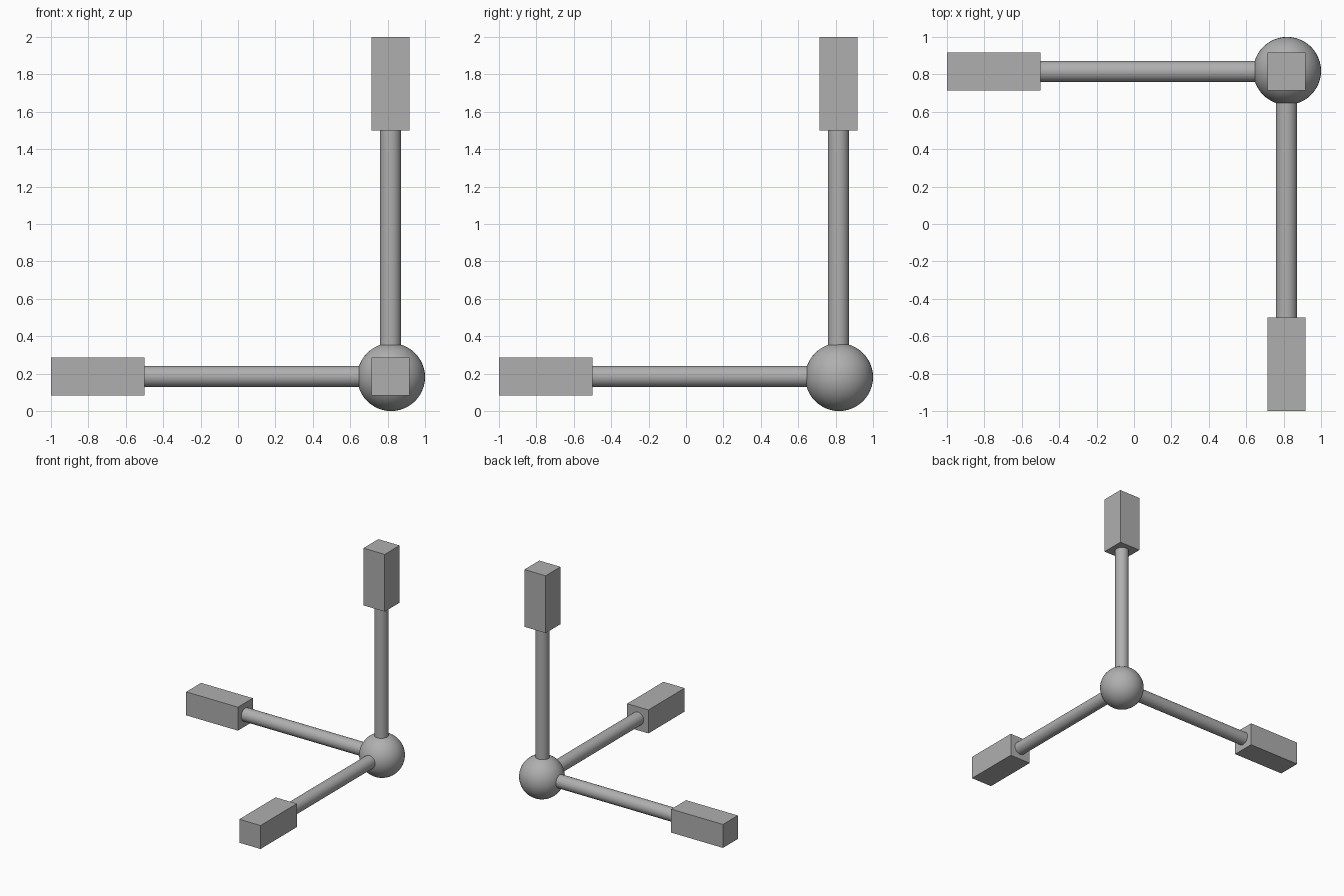
import bpy, math
from mathutils import Vector

if "Cube" in bpy.data.objects:
    bpy.data.objects.remove(bpy.data.objects["Cube"])

HUB = Vector((0.8185, 0.8185, 0.1815))   # centre of the corner ball
AXIS = Vector((0.8155, 0.8155, 0.1845))  # point where the three arm axes meet
HUB_R, ROD_R, BLOCK_W = 0.1815, 0.057, 0.205
BLOCK_START, BLOCK_END = 1.3155, 1.8155  # distances from the arm axis point

grey = bpy.data.materials.new("mid_grey")
grey.diffuse_color = (0.43, 0.43, 0.43, 1)
grey.use_nodes = True
grey.node_tree.nodes["Principled BSDF"].inputs["Base Color"].default_value = grey.diffuse_color


def finish(name, smooth=False):
    obj = bpy.context.object
    obj.name = name
    obj.data.materials.append(grey)
    if smooth:
        bpy.ops.object.shade_smooth_by_angle(angle=math.radians(40))
    return obj


# Central ball joint
bpy.ops.mesh.primitive_uv_sphere_add(segments=48, ring_count=24, radius=HUB_R, location=HUB)
finish("hub_ball", smooth=True)


def arm(name, direction):
    d = Vector(direction)
    # Round rod from the hub to the block
    rod_len = BLOCK_START + 0.02
    rot = (math.pi / 2 * abs(d.y), math.pi / 2 * abs(d.x), 0)
    bpy.ops.mesh.primitive_cylinder_add(vertices=32, radius=ROD_R, depth=rod_len,
                                        location=AXIS + d * rod_len / 2, rotation=rot)
    finish(name + "_rod", smooth=True)
    # Square end block
    bpy.ops.mesh.primitive_cube_add(size=1, location=AXIS + d * (BLOCK_START + BLOCK_END) / 2)
    block = finish(name + "_end_block")
    block.scale = [BLOCK_END - BLOCK_START if abs(c) > 0.5 else BLOCK_W for c in d]
    bpy.ops.object.transform_apply(location=False, rotation=False, scale=True)


for name, direction in (("left_arm", (-1, 0, 0)), ("front_arm", (0, -1, 0)), ("upright_arm", (0, 0, 1))):
    arm(name, direction)
